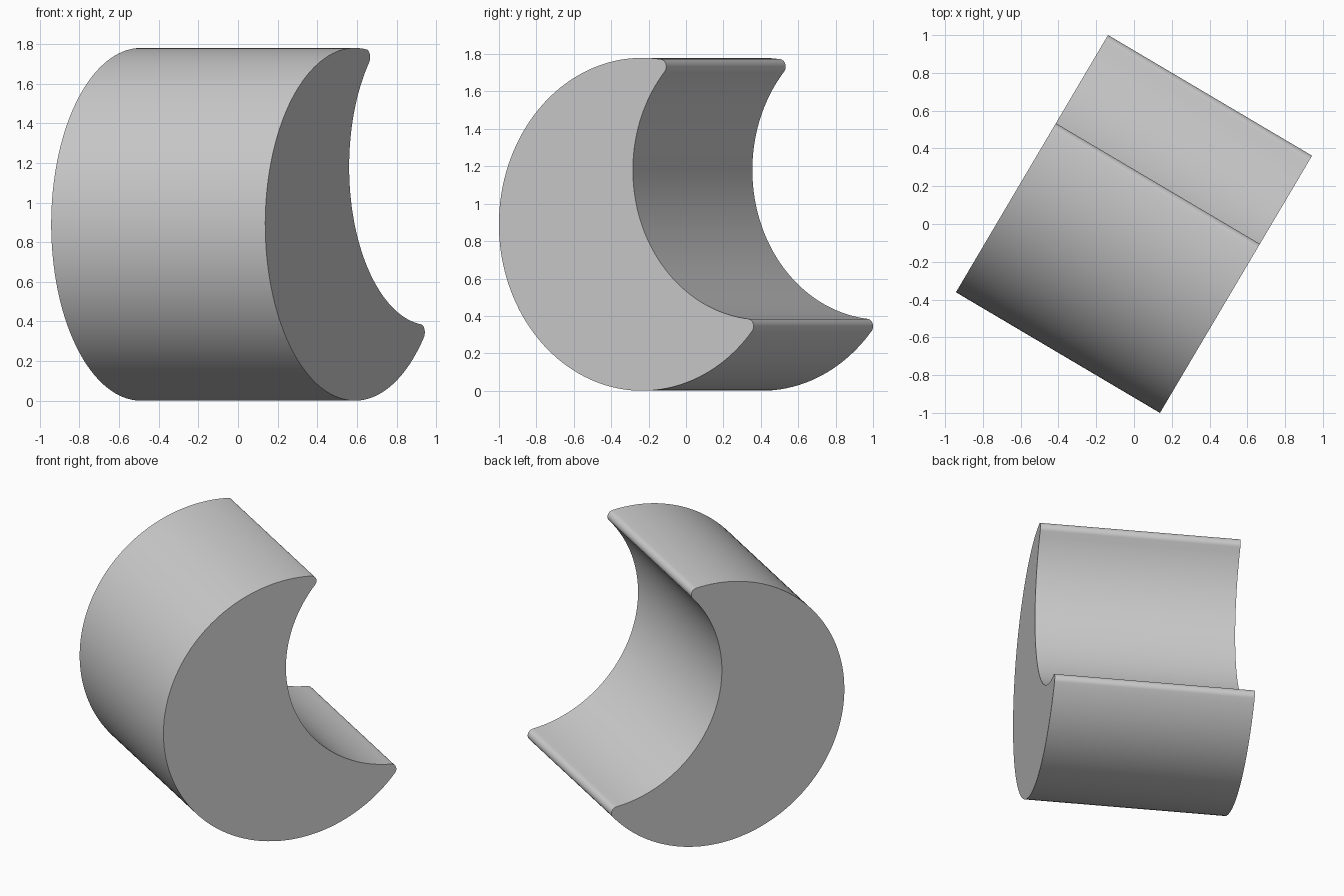
import bpy, bmesh, math
from mathutils import Vector, Matrix

if "Cube" in bpy.data.objects:
    bpy.data.objects.remove(bpy.data.objects["Cube"])

R, r, f = 0.89, 0.80, 0.04           # outer arc, inner arc, tip rounding
C1, C2 = Vector((0.89, 0.89)), Vector((1.632, 1.18))
DEPTH = 1.255
TURN = math.radians(-30.6)

# centres of the two rounded tips, tangent to both arcs
d = (C2 - C1).length
e = (C2 - C1) / d
a = ((R - f) ** 2 - (r + f) ** 2 + d * d) / (2 * d)
h = math.sqrt((R - f) ** 2 - a * a)
n = Vector((-e.y, e.x))
top, low = C1 + a * e + h * n, C1 + a * e - h * n


def angle(p, q):
    return math.atan2(q.y - p.y, q.x - p.x)


def arc(c, rad, a0, a1, steps, ccw=True):
    """Arc points without the last one."""
    sweep = (a1 - a0) % math.tau if ccw else -((a0 - a1) % math.tau)
    return [c + rad * Vector((math.cos(a0 + sweep * i / steps),
                              math.sin(a0 + sweep * i / steps)))
            for i in range(steps)]


# crescent outline
outline = arc(C1, R, angle(C1, top), angle(C1, low), 96)
outline += arc(low, f, angle(C1, low), angle(low, C2), 14)
outline += arc(C2, r, angle(C2, low), angle(C2, top), 56, ccw=False)
outline += arc(top, f, angle(top, C2), angle(C1, top), 14)

# extrude the outline along its axis, then turn it about z
us = [p.x for p in outline]
mid = (min(us) + max(us)) / 2
zmin = min(p.y for p in outline)
bm = bmesh.new()
face = bm.faces.new([bm.verts.new((-DEPTH / 2, p.x - mid, p.y - zmin)) for p in outline])
ext = bmesh.ops.extrude_face_region(bm, geom=[face], use_keep_orig=True)
moved = [v for v in ext["geom"] if isinstance(v, bmesh.types.BMVert)]
bmesh.ops.translate(bm, verts=moved, vec=(DEPTH, 0, 0))
bmesh.ops.recalc_face_normals(bm, faces=bm.faces)
bm.transform(Matrix.Rotation(TURN, 4, 'Z'))

mesh = bpy.data.meshes.new("crescent_block")
bm.to_mesh(mesh)
bm.free()
obj = bpy.data.objects.new("crescent_block", mesh)
bpy.context.collection.objects.link(obj)
bpy.context.view_layer.objects.active = obj
obj.select_set(True)
bpy.ops.object.shade_smooth_by_angle(angle=math.radians(30))
